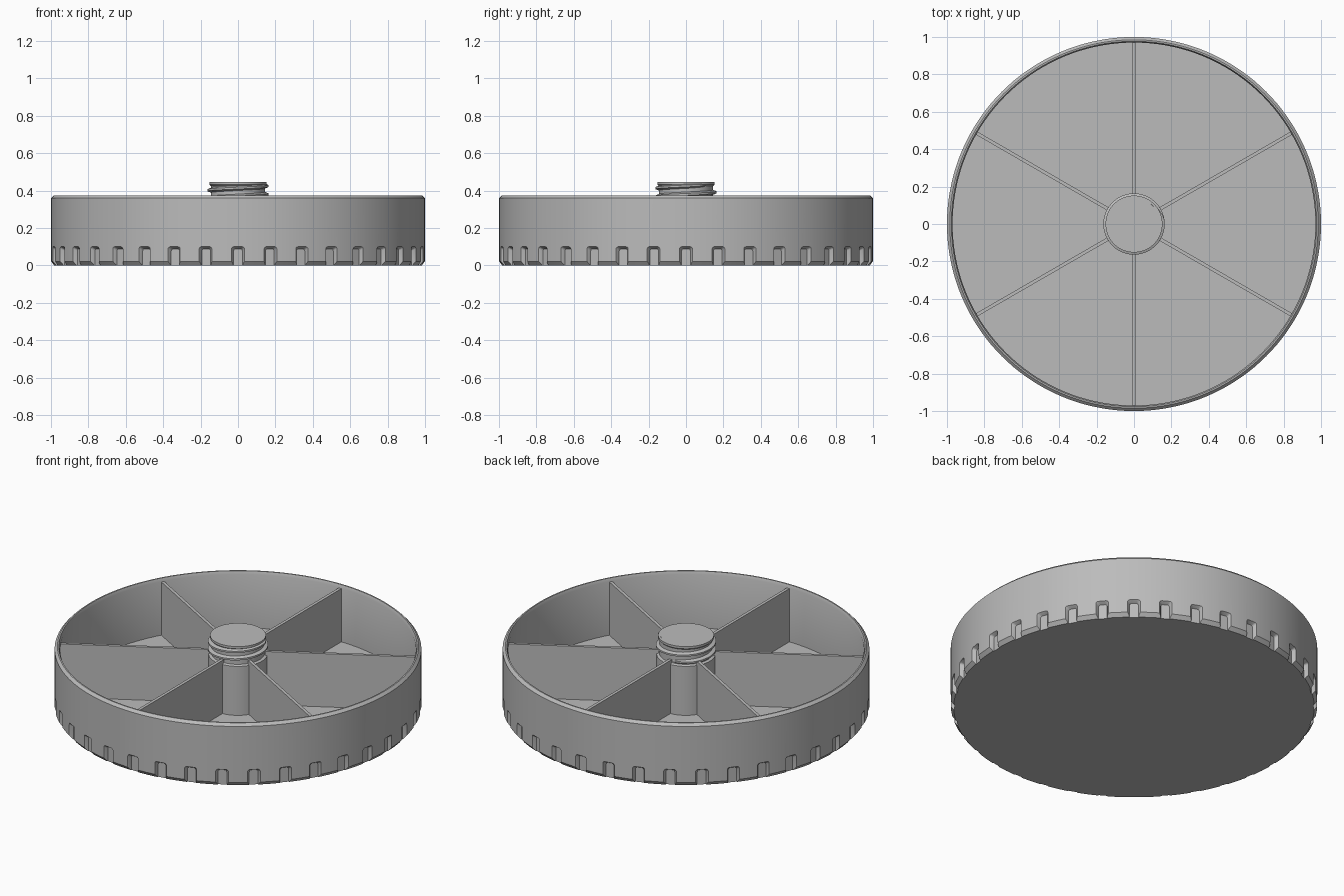
import bpy
import bmesh
from math import sin, cos, pi, radians, tau
from mathutils import Matrix, Vector

if "Cube" in bpy.data.objects:
    bpy.data.objects.remove(bpy.data.objects["Cube"], do_unlink=True)

grey = bpy.data.materials.new("plain grey")
grey.use_nodes = True
colour = (0.5, 0.5, 0.5, 1)
grey.diffuse_color = colour
grey.node_tree.nodes["Principled BSDF"].inputs["Base Color"].default_value = colour

SEGMENTS = 144
NOTCHES = 36
RIBS = 6
FLOOR = 0.035


def finish(bm, name, smooth=True):
    bmesh.ops.recalc_face_normals(bm, faces=bm.faces)
    mesh = bpy.data.meshes.new(name)
    bm.to_mesh(mesh)
    bm.free()
    mesh.materials.append(grey)
    obj = bpy.data.objects.new(name, mesh)
    bpy.context.collection.objects.link(obj)
    if smooth:
        activate(obj)
        bpy.ops.object.shade_smooth_by_angle(angle=radians(25))
    return obj


def activate(obj):
    bpy.ops.object.select_all(action="DESELECT")
    obj.select_set(True)
    bpy.context.view_layer.objects.active = obj


def lathe(bm, profile, segments):
    """Revolve (radius, height) points and cap both ends."""
    rings = []
    for r, z in profile:
        rings.append([bm.verts.new((r * cos(tau * i / segments), r * sin(tau * i / segments), z))
                      for i in range(segments)])
    for a, b in zip(rings, rings[1:]):
        for i in range(segments):
            j = (i + 1) % segments
            bm.faces.new((a[i], a[j], b[j], b[i]))
    bm.faces.new(rings[0])
    bm.faces.new(rings[-1])


# Shallow tray with chamfered foot and lip
bm = bmesh.new()
lathe(bm, [(0.983, 0), (1, 0.022), (1, 0.36), (0.985, 0.375), (0.977, 0.375),
           (0.97, 0.357), (0.97, FLOOR)], SEGMENTS)
tray = finish(bm, "tray", smooth=False)

# Flared grip notches, round-cornered at the top
bm = bmesh.new()


def notch_outline(half, top, r, corner=0.012):
    points = [(half, -0.05)]
    points += [(half - corner + corner * cos(t * pi / 6), top - corner + corner * sin(t * pi / 6))
               for t in range(4)]
    points += [(-x, z) for x, z in reversed(points)]
    return [Vector((x, -r, z)) for x, z in points]


for n in range(NOTCHES):
    turn = Matrix.Rotation(tau * n / NOTCHES, 3, "Z")
    loops = [[bm.verts.new(turn @ p) for p in notch_outline(*spec)]
             for spec in ((0.024, 0.088, 0.978), (0.028, 0.094, 0.99),
                          (0.036, 0.101, 1.001), (0.036, 0.101, 1.05))]
    for a, b in zip(loops, loops[1:]):
        for i in range(len(a)):
            j = (i + 1) % len(a)
            bm.faces.new((a[i], a[j], b[j], b[i]))
    bm.faces.new(loops[0])
    bm.faces.new(loops[-1])
cutter = finish(bm, "notch_cutter", smooth=False)
cutter.hide_render = True

cut = tray.modifiers.new("grip notches", "BOOLEAN")
cut.operation = "DIFFERENCE"
cut.solver = "EXACT"
cut.object = cutter
activate(tray)
bpy.ops.object.modifier_apply(modifier=cut.name)
bpy.data.objects.remove(cutter, do_unlink=True)
bpy.ops.object.shade_smooth_by_angle(angle=radians(25))

# Central post with a narrower threaded neck
bm = bmesh.new()
lathe(bm, [(0.16, FLOOR - 0.01), (0.16, 0.33), (0.145, 0.335), (0.145, 0.425),
           (0.152, 0.432), (0.152, 0.445)], 64)
finish(bm, "hub_post")

# Helical thread, tapering out at both ends
bm = bmesh.new()
STEPS, TURNS, PITCH = 120, 1.9, 0.045
sections = []
for i in range(STEPS + 1):
    t = i / STEPS
    a = t * TURNS * tau + pi / 2
    z = 0.346 + PITCH * TURNS * t
    fade = min(1, t * 15, (1 - t) * 15)
    crest = 0.143 + 0.021 * fade
    sections.append([bm.verts.new((r * cos(a), r * sin(a), z + dz))
                     for r, dz in ((0.14, -0.015), (crest, -0.005), (crest, 0.005), (0.14, 0.015))])
for a, b in zip(sections, sections[1:]):
    for i in range(4):
        j = (i + 1) % 4
        bm.faces.new((a[i], a[j], b[j], b[i]))
bm.faces.new(sections[0])
bm.faces.new(sections[-1])
finish(bm, "hub_thread")

# Thin ribs from the post to the wall
RIB_TOP, INNER, OUTER, THICK = 0.355, 0.148, 0.974, 0.018
for n in range(RIBS):
    bm = bmesh.new()
    bmesh.ops.create_cube(bm, size=1)
    bmesh.ops.scale(bm, vec=(OUTER - INNER, THICK, RIB_TOP - FLOOR + 0.01), verts=bm.verts)
    bmesh.ops.translate(bm, vec=((OUTER + INNER) / 2, 0, (RIB_TOP + FLOOR - 0.01) / 2), verts=bm.verts)
    bmesh.ops.rotate(bm, matrix=Matrix.Rotation(tau * n / RIBS + pi / 6, 3, "Z"), verts=bm.verts)
    finish(bm, f"rib_{n + 1}", smooth=False)
